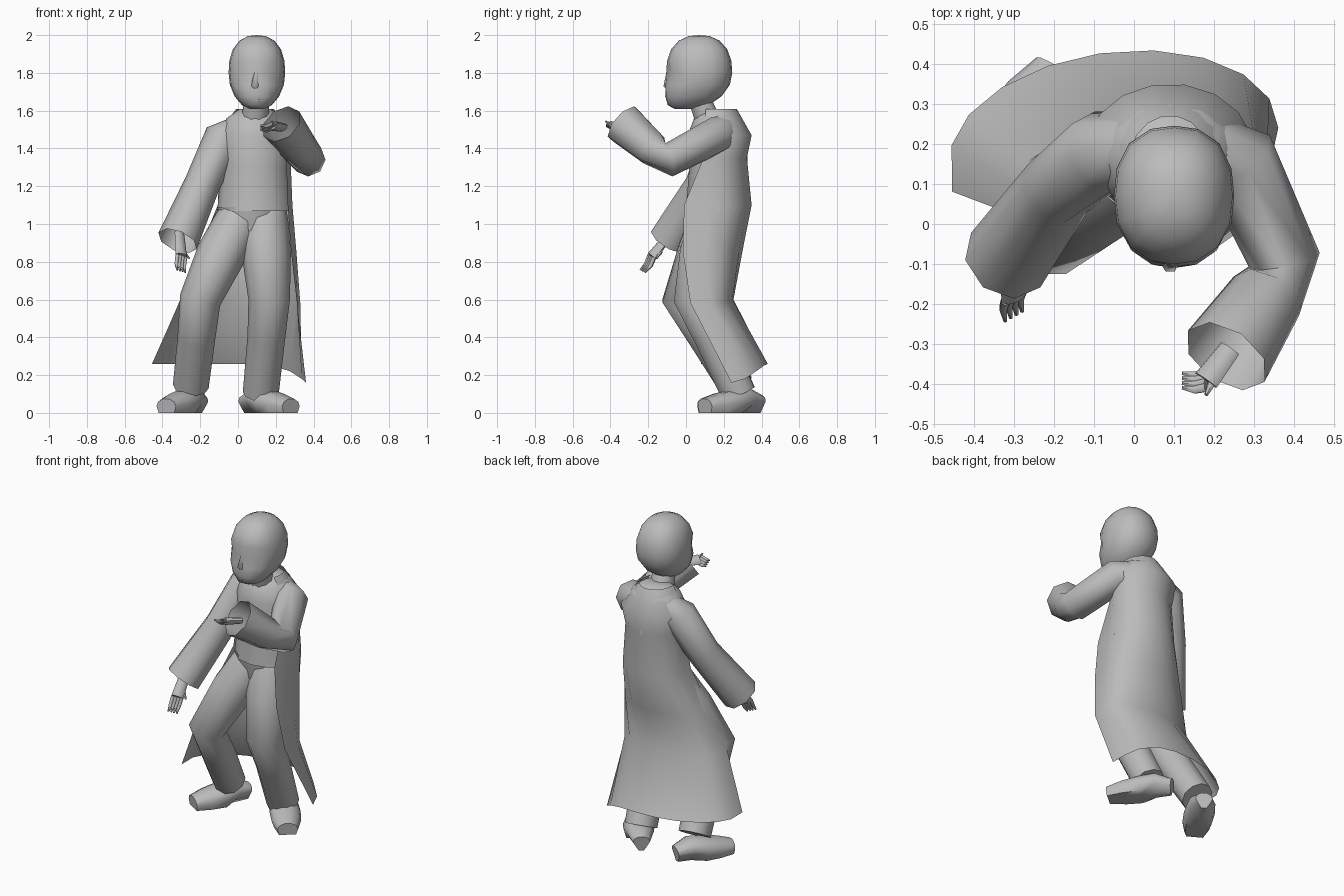
import bpy
import bmesh
from math import sin, cos, pi, radians
from mathutils import Vector

cube = bpy.data.objects.get("Cube")
if cube:
    bpy.data.objects.remove(cube, do_unlink=True)

grey = bpy.data.materials.new("plain_grey")
grey.use_nodes = True
shade = (.5, .5, .5, 1)
grey.diffuse_color = shade
grey.node_tree.nodes["Principled BSDF"].inputs["Base Color"].default_value = shade

ACROSS, DEPTH, UP = Vector((1, 0, 0)), Vector((0, 1, 0)), Vector((0, 0, 1))


def finish(name, bm):
    bmesh.ops.recalc_face_normals(bm, faces=bm.faces[:])
    mesh = bpy.data.meshes.new(name)
    bm.to_mesh(mesh)
    bm.free()
    mesh.materials.append(grey)
    obj = bpy.data.objects.new(name, mesh)
    bpy.context.collection.objects.link(obj)
    bpy.ops.object.select_all(action="DESELECT")
    obj.select_set(True)
    bpy.context.view_layer.objects.active = obj
    bpy.ops.object.shade_smooth_by_angle(angle=radians(60))


def bridge(bm, rings):
    """Join neighbouring rows of vertices with quads."""
    for low, high in zip(rings, rings[1:]):
        for a, b, c, d in zip(low, low[1:], high[1:], high):
            bm.faces.new((a, b, c, d))


def tube_mesh(joints, radii, ref=None, flat=1, sides=10, open_end=False):
    """Skin rings along the joints; rings stay level when ref is None."""
    bm = bmesh.new()
    points = [Vector(joint) for joint in joints]
    rings = []
    for k, (point, radius) in enumerate(zip(points, radii)):
        u, v = ACROSS, DEPTH
        if ref:
            before, after = points[max(k - 1, 0)], points[min(k + 1, len(points) - 1)]
            along = (after - before).normalized()
            u = along.cross(ref).normalized()
            v = u.cross(along)
        turns = [2 * pi * i / sides for i in range(sides)]
        rings.append([bm.verts.new(point + radius * (u * cos(a) + v * flat * sin(a)))
                      for a in turns])
    bridge(bm, [ring + ring[:1] for ring in rings])
    bm.faces.new(rings[0])
    if not open_end:
        bm.faces.new(rings[-1])
    return bm


def tube(name, joints, radii, **options):
    finish(name, tube_mesh(joints, radii, **options))


def ball_mesh(center, size, power=2):
    """Ellipsoid; a power above two makes it boxier."""
    bm = bmesh.new()
    bmesh.ops.create_uvsphere(bm, u_segments=16, v_segments=10, radius=1)
    for v in bm.verts:
        swell = sum(abs(p) ** power for p in v.co) ** (-1 / power)
        v.co = [c + s * p * swell for c, s, p in zip(center, size, v.co)]
    return bm


# Head: a boxy ball with the jaw drawn forward, a flat chin and sunken eyes
bm = ball_mesh((.1, .07, 1.8), (.15, .175, .2), 2.4)
for v in bm.verts:
    jaw = max(0, 1.8 - v.co.z) / .2
    v.co.y -= .08 * jaw ** 2
    v.co.x += (.1 - v.co.x) * .2 * jaw ** 2
    v.co.z = max(v.co.z, 1.61)
    side = abs(v.co.x - .1)
    if abs(v.co.z - 1.8) < .01 and v.co.y < -.04 and .02 < side < .12:
        v.co.y += .02
finish("head", bm)
tube("nose", [(.1, -.09, 1.82), (.09, -.1, 1.73), (.1, -.08, 1.7)], [.012, .022, .012], sides=6)
for name, height in (("upper_lip", 1.675), ("lower_lip", 1.655)):
    finish(name, ball_mesh((.1, -.085, height), (.04, .02, .01)))
tube("neck", [(.09, .12, 1.54), (.1, .07, 1.67)], [.075, .065])


# Upper body and hips, as level rings of height and half width
def trunk(name, x, y, rows):
    tube(name, [(x, y, z) for z, half in rows], [half for z, half in rows],
         flat=.85, sides=12)


trunk("torso", .09, .17, [(1.07, .2), (1.3, .18), (1.47, .19), (1.56, .15), (1.61, .08)])
trunk("hips", .07, .16, [(1.09, .18), (.97, .16), (.87, .12)])

# Coat: arcs open at the front, from the collar to a wide hem with a drooping left corner
bm = bmesh.new()
rows = []
arcs = [(1.61, .09, .16, .1, .11), (1.47, .09, .18, .21, .17), (1.35, .09, .17, .19, .155),
        (1.1, .09, .17, .2, .18), (.86, .05, .13, .26, .17),
        (.6, .01, .1, .32, .15), (.26, -.05, .2, .41, .23)]
for z, x, y, wide, deep in arcs:
    t = max(0, (1.1 - z) / .84)
    start, end = radians(-30 * (1 - t * t)), radians(190)
    row = []
    for i in range(11):
        a = start + (end - start) * i / 10
        front = 2 if sin(a) < 0 and z < 1.2 else 1
        droop = .1 * t ** 3 * max(0, cos(a)) ** 4
        row.append(bm.verts.new((x + wide * cos(a), y + deep * front * sin(a) + .04 * t * cos(a),
                                 z - droop)))
    rows.append(row)
bridge(bm, rows)
finish("coat", bm)

# Trouser legs with bent knees
leg_radii = [.1, .13, .13, .11, .1, .095]
tube("right_leg", [(.02, .15, 1.09), (0, .14, 1), (-.09, .08, .84), (-.2, -.02, .6),
                   (-.22, .11, .4), (-.25, .27, .14)], leg_radii, ref=DEPTH)
tube("left_leg", [(.16, .15, 1.09), (.14, .14, 1), (.15, .09, .84), (.165, .04, .6),
                  (.15, .14, .4), (.12, .28, .1)], leg_radii, ref=DEPTH)


# Shoes, swept from heel to toe with a flat sole
def shoe(name, heel, toe):
    radii = [.05, .08, .09, .085, .06]
    rise = [.06, .08, .06, .045, .035]
    joints = [Vector(heel).lerp(Vector(toe), i / 4) + UP * lift for i, lift in enumerate(rise)]
    bm = tube_mesh(joints, radii, ref=UP, flat=.7)
    for v in bm.verts:
        if v.co.z < .03:
            v.co.z = 0
    finish(name, bm)


shoe("right_shoe", (-.2, .39, 0), (-.38, .09, 0))
shoe("left_shoe", (.04, .39, 0), (.28, .1, 0))

# Wide sleeves, open at the cuffs
tube("right_sleeve", [(.02, .2, 1.5), (-.08, .18, 1.45), (-.19, .09, 1.21), (-.32, -.09, .91)],
     [.08, .105, .095, .11], ref=DEPTH, sides=8, open_end=True)
tube("left_sleeve", [(.14, .21, 1.5), (.26, .16, 1.47), (.375, -.09, 1.34), (.33, -.18, 1.4),
                     (.23, -.33, 1.53)],
     [.08, .1, .09, .095, .115], ref=UP, sides=8, open_end=True)


# Hands: a flat palm, four bent fingers and a thumb
def hand(side, *joints):
    wrist, palm, tip, spread = map(Vector, joints)
    ref = spread.cross(tip - palm).normalized()
    tube(side + "_palm", [wrist, palm], [.03, .036], ref=ref, flat=.6, sides=8)
    roots = [palm + spread * (i - 1.5) for i in range(4)]
    digits = [(root, tip - palm, "finger") for root in roots]
    base = wrist.lerp(palm, .5)
    digits.append((base, palm + spread * 3 - base, "thumb"))
    for i, (root, reach, kind) in enumerate(digits):
        bend = root + reach / 2 + ref * .01
        tube(f"{side}_{kind}_{i}", [root, bend, root + reach], [.012, .011, .005],
             ref=ref, sides=6)


hand("right", (-.31, -.08, .95), (-.3, -.18, .83), (-.3, -.23, .75), (.014, .008, -.004))
hand("left", (.24, -.31, 1.51), (.18, -.39, 1.52), (.12, -.39, 1.51), (0, -.012, .008))
